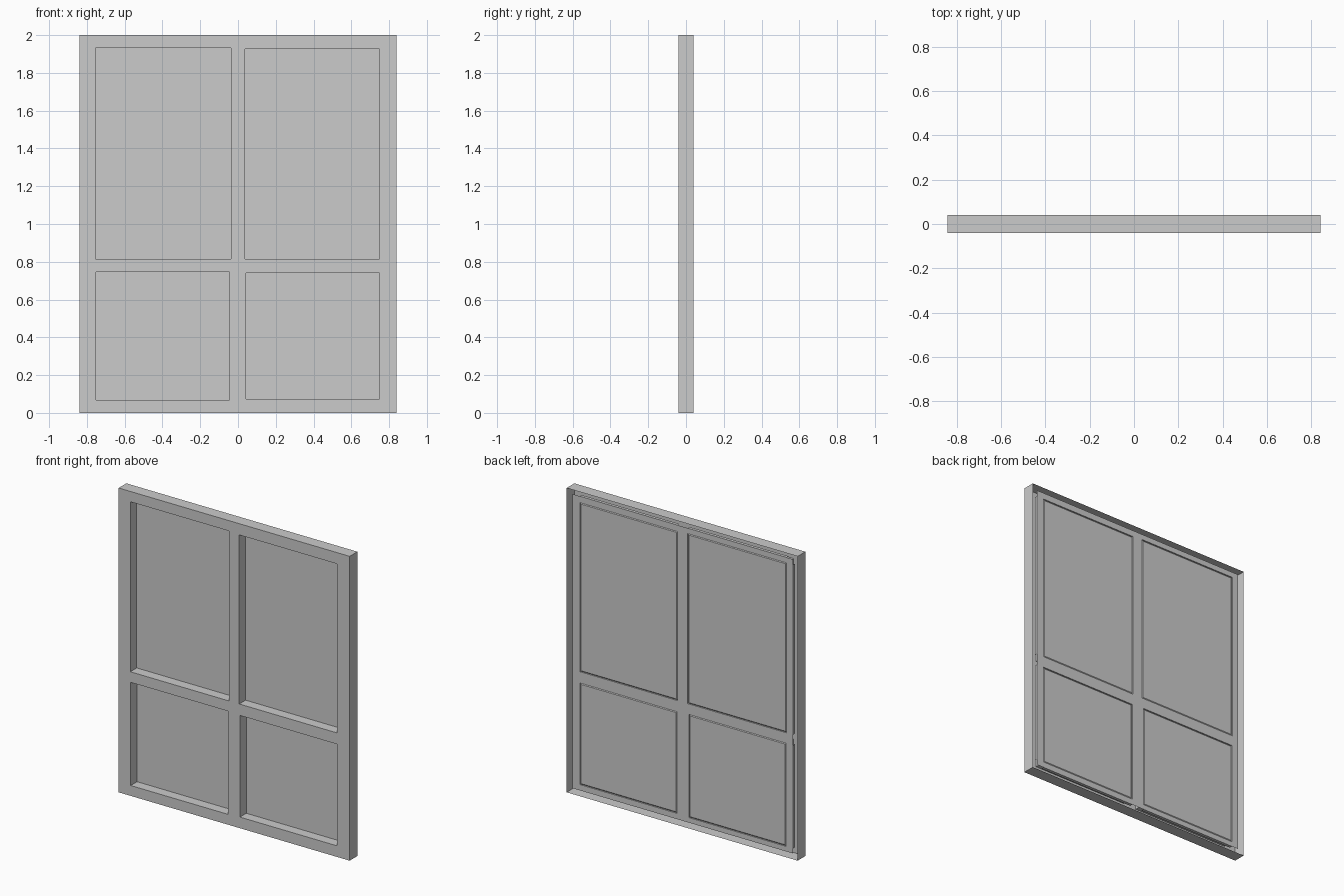
import bpy, bmesh

if "Cube" in bpy.data.objects:
    bpy.data.objects.remove(bpy.data.objects["Cube"])

W, H, F, B = 0.84, 2.0, -0.04, 0.04      # half width, height, front y, back y
PY = 0.034                               # back plate plane
PW, PZ0, PZ1 = 0.802, 0.035, 1.968       # back plate extents
RAIL = 0.78                              # centre height of the cross rail
# openings: x0, x1, z0, z1
OPENINGS = {
    "upper_left": (-0.755, -0.036, 0.815, 1.932),
    "upper_right": (0.037, 0.748, 0.815, 1.926),
    "lower_left": (-0.752, -0.046, 0.068, 0.746),
    "lower_right": (0.042, 0.748, 0.073, 0.741),
}


def corners(r, y):
    x0, x1, z0, z1 = r
    return [(x0, y, z0), (x1, y, z0), (x1, y, z1), (x0, y, z1)]


def face(bm, pts):
    return bm.faces.new([bm.verts.new(p) for p in pts])


def band(bm, a, b):
    """Four quads joining two rectangles."""
    for i in range(4):
        j = (i + 1) % 4
        face(bm, [a[i], a[j], b[j], b[i]])


def finish(bm, name, recalc=False):
    bmesh.ops.remove_doubles(bm, verts=bm.verts, dist=1e-5)
    if recalc:
        bmesh.ops.recalc_face_normals(bm, faces=bm.faces)
    me = bpy.data.meshes.new(name)
    bm.to_mesh(me)
    bm.free()
    ob = bpy.data.objects.new(name, me)
    bpy.context.collection.objects.link(ob)
    return ob


def quadrant(key, half, z0, z1):
    """Quarter of a sheet that surrounds one opening."""
    x = (-half, 0) if "left" in key else (0, half)
    z = (RAIL, z1) if "upper" in key else (z0, RAIL)
    return (*x, *z)


# Front face, outer walls and opening reveals
bm = bmesh.new()
full = (-W, W, 0, H)
for key, r in OPENINGS.items():
    band(bm, corners(quadrant(key, W, 0, H), F), corners(r, F))
    band(bm, corners(r, F), corners(r, PY))
band(bm, corners(full, B), corners(full, F))
finish(bm, "window_frame")

# Back plate with short flanges beside each opening
bm = bmesh.new()
for key, r in OPENINGS.items():
    x0, x1, z0, z1 = r
    band(bm, corners(r, PY), corners(quadrant(key, PW, PZ0, PZ1), PY))
    xe = -PW if "left" in key else PW
    ze = PZ1 if "upper" in key else PZ0
    fy = PY - 0.02
    face(bm, [(xe, PY, z0), (xe, PY, z1), (xe, fy, z1), (xe, fy, z0)])
    face(bm, [(x0, PY, ze), (x1, PY, ze), (x1, fy, ze), (x0, fy, ze)])
finish(bm, "back_plate")

# Panes, narrowed towards the back so a thin groove shows around them
for key, r in OPENINGS.items():
    bm = bmesh.new()
    g = 0.008
    inner = (r[0] + g, r[1] - g, r[2] + g, r[3] - g)
    front, back = corners(r, PY - 0.008), corners(inner, PY - 0.001)
    face(bm, front)
    face(bm, back[::-1])
    band(bm, front, back)
    finish(bm, "pane_" + key, recalc=True)
